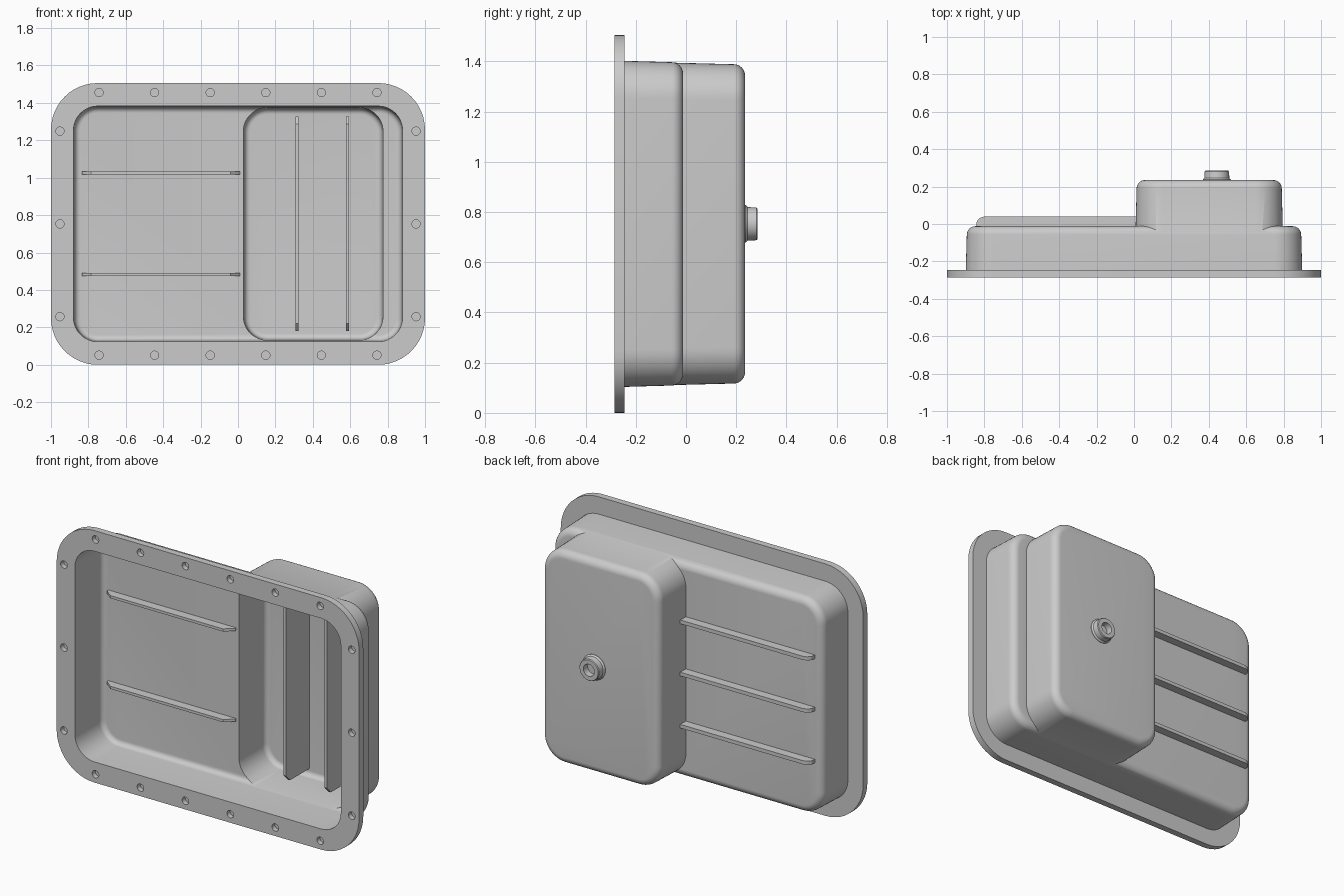
import bpy, bmesh
from math import cos, sin, pi, radians

if "Cube" in bpy.data.objects:
    bpy.data.objects.remove(bpy.data.objects["Cube"])

CZ = 0.753  # mid height of the part


def finish(bm, name):
    bmesh.ops.remove_doubles(bm, verts=bm.verts, dist=1e-5)
    bmesh.ops.recalc_face_normals(bm, faces=bm.faces)
    me = bpy.data.meshes.new(name)
    bm.to_mesh(me)
    bm.free()
    ob = bpy.data.objects.new(name, me)
    bpy.context.collection.objects.link(ob)
    return ob


def loft(name, cx, cz, hw, hh, r, profile, seg=12):
    """Rounded rectangle swept along y; profile is a list of (y, inset)."""
    bm = bmesh.new()
    rings = []
    for y, inset in profile:
        w, h, rr = hw - inset, hh - inset, r - inset
        ring = []
        for q, (sx, sz) in enumerate([(1, 1), (-1, 1), (-1, -1), (1, -1)]):
            for i in range(seg + 1):
                a = (q + i / seg) * pi / 2
                ring.append(bm.verts.new((cx + sx * (w - rr) + rr * cos(a), y,
                                          cz + sz * (h - rr) + rr * sin(a))))
        rings.append(ring)
    n = len(rings[0])
    for a, b in zip(rings, rings[1:]):
        for i in range(n):
            bm.faces.new((a[i], a[(i + 1) % n], b[(i + 1) % n], b[i]))
    bm.faces.new(rings[0])
    bm.faces.new(rings[-1])
    return finish(bm, name)


def tub(y0, y1, draft, f, seg=8):
    """Drafted wall that rounds over into a floor at y1."""
    return [(y0, 0)] + [(y1 - f + f * sin(a), draft + f - f * cos(a))
                        for a in (i / seg * pi / 2 for i in range(seg + 1))]


def boolean(ob, other, op):
    mod = ob.modifiers.new("bool", 'BOOLEAN')
    mod.operation, mod.solver, mod.object = op, 'EXACT', other
    bpy.context.view_layer.objects.active = ob
    bpy.ops.object.modifier_apply(modifier=mod.name)
    bpy.data.objects.remove(other)


def smooth(ob):
    bpy.ops.object.select_all(action='DESELECT')
    ob.select_set(True)
    bpy.context.view_layer.objects.active = ob
    bpy.ops.object.shade_smooth_by_angle(angle=radians(32))


def rib(name, outline, pos, axis, t=0.016):
    """Thin plate: outline of (along, y) points, centred at pos across."""
    bm = bmesh.new()
    sides = []
    for d in (-t / 2, t / 2):
        sides.append([bm.verts.new((u, y, pos + d) if axis == 'x' else (pos + d, y, u))
                      for u, y in outline])
    n = len(outline)
    for s in sides:
        bm.faces.new(s)
    for i in range(n):
        j = (i + 1) % n
        bm.faces.new((sides[0][i], sides[0][j], sides[1][j], sides[1][i]))
    return finish(bm, name)


# Outer body: flange, shallow pan and deep sump
pan = loft("oil_pan", 0, CZ, 1.0, CZ, 0.25, [(-0.285, 0), (-0.245, 0)])
boolean(pan, loft("shallow", 0, CZ, 0.90, 0.65, 0.15,
                  tub(-0.265, -0.012, 0.006, 0.045)), 'UNION')
boolean(pan, loft("sump", 0.402, CZ, 0.396, 0.644, 0.15,
                  tub(-0.12, 0.235, 0.008, 0.045)), 'UNION')

# Hollow interior
boolean(pan, loft("shallow_cut", 0, CZ, 0.88, 0.63, 0.13,
                  tub(-0.30, -0.032, 0.006, 0.03)), 'DIFFERENCE')
boolean(pan, loft("sump_cut", 0.402, CZ, 0.376, 0.624, 0.13,
                  tub(-0.14, 0.215, 0.008, 0.03)), 'DIFFERENCE')

# Blind bolt holes around the flange
holes = [(-0.743 + i * 0.2972, CZ + s * 0.702) for i in range(6) for s in (-1, 1)]
holes += [(s * 0.952, CZ + k * 0.496) for s in (-1, 1) for k in (-1, 0, 1)]
for x, z in holes:
    boolean(pan, loft("hole", x, z, 0.022, 0.022, 0.022,
                      [(-0.30, 0), (-0.255, 0)], 6), 'DIFFERENCE')
smooth(pan)

# Drain boss with flared base and blind bore
boss = loft("drain_boss", 0.443, CZ, 0.075, 0.075, 0.075,
            [(0.225, 0), (0.238, 0), (0.246, 0.008), (0.28, 0.010), (0.285, 0.014)])
boolean(boss, loft("bore", 0.443, CZ, 0.036, 0.036, 0.036,
                   [(0.245, 0), (0.30, 0)]), 'DIFFERENCE')
smooth(boss)

# Outside stiffening ribs on the shallow floor
outer = [(0.02, -0.025), (0.02, 0.04), (-0.80, 0.04), (-0.825, 0.032),
         (-0.84, 0.015), (-0.846, -0.025)]
for i in (-1, 0, 1):
    rib(f"outer_rib_{i + 2}", outer, CZ + i * 0.312, 'x', 0.022)

# Inside ribs on the shallow floor
inner = [(0.01, -0.02), (0.01, -0.04), (-0.04, -0.085), (-0.785, -0.085),
         (-0.835, -0.045), (-0.835, -0.02)]
for i in (-1, 1):
    rib(f"inner_rib_{(i + 3) // 2}", inner, CZ + i * 0.271, 'x')

# Tall baffles inside the sump
baffle = [(0.18, 0.225), (0.18, 0.03), (0.22, -0.008), (1.286, -0.008),
          (1.326, 0.03), (1.326, 0.225)]
for i, x in enumerate((0.315, 0.585)):
    rib(f"sump_baffle_{i + 1}", baffle, x, 'z')
